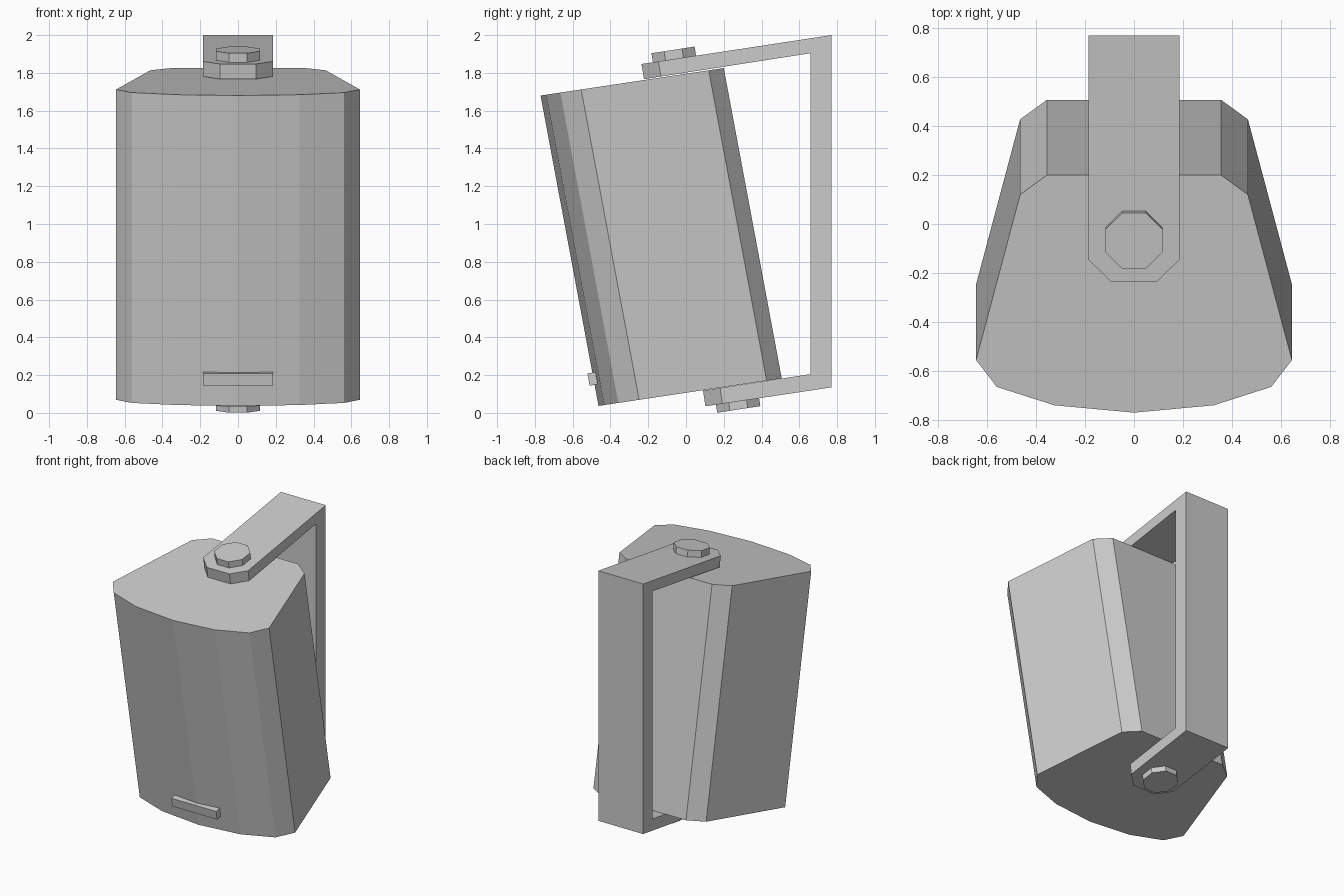
import bpy, bmesh, math
from mathutils import Matrix, Vector

cube = bpy.data.objects.get("Cube")
if cube:
    bpy.data.objects.remove(cube, do_unlink=True)

grey = bpy.data.materials.new("plain grey")
grey.use_nodes = True
COLOUR = (0.6, 0.6, 0.6, 1)
grey.diffuse_color = COLOUR
grey.node_tree.nodes["Principled BSDF"].inputs["Base Color"].default_value = COLOUR

TILT = math.atan(0.153)


def finish(name, bm):
    """Turn a bmesh into a flat-shaded object."""
    bmesh.ops.recalc_face_normals(bm, faces=bm.faces[:])
    mesh = bpy.data.meshes.new(name)
    bm.to_mesh(mesh)
    bm.free()
    mesh.materials.append(grey)
    obj = bpy.data.objects.new(name, mesh)
    bpy.context.collection.objects.link(obj)
    return obj


def sweep(points, vector):
    """Closed prism: a polygon pushed along a vector."""
    bm = bmesh.new()
    face = bm.faces.new([bm.verts.new(p) for p in points])
    grown = bmesh.ops.extrude_face_region(bm, geom=[face], use_keep_orig=True)
    moved = [v for v in grown["geom"] if isinstance(v, bmesh.types.BMVert)]
    bmesh.ops.translate(bm, verts=moved, vec=Vector(vector))
    return bm


# Cabinet: mirrored plan with a faceted front, swept down along the lean
half = [(0.325, -0.74), (0.56, -0.665), (0.645, -0.555), (0.465, 0.12), (0.355, 0.2)]
plan = [(0, -0.77)] + half + [(-x, y) for x, y in reversed(half)]
top = [(x, y, 1.68 + 0.15 * (y + 0.77)) for x, y in plan]
finish("cabinet", sweep(top, (0, 0.307, -1.643)))

# Wall bracket: U-shaped side profile with chamfered arm ends
W = 0.185
side = [(0.77, 2.0), (-0.236, 1.847), (-0.222, 1.767), (0.658, 1.904),
        (0.658, 0.205), (0.09, 0.118), (0.103, 0.035), (0.77, 0.135)]
bm = sweep([(-W, y, z) for y, z in side], (2 * W, 0, 0))
ends = [e for e in bm.edges if e.calc_length() < 0.1]
bmesh.ops.bevel(bm, geom=ends, offset=0.091, offset_type='OFFSET',
                segments=1, affect='EDGES')
finish("wall_bracket", bm)

# Octagonal bolt heads on both arms
for name, y, z in (("top_bolt", -0.064, 1.892), ("bottom_bolt", 0.275, 0.048)):
    bm = bmesh.new()
    place = (Matrix.Translation((0, y, z)) @ Matrix.Rotation(TILT, 4, 'X')
             @ Matrix.Rotation(math.pi / 8, 4, 'Z'))
    bmesh.ops.create_cone(bm, cap_ends=True, segments=8, radius1=0.125,
                          radius2=0.125, depth=0.06, matrix=place)
    finish(name, bm)

# Name plate bar low on the front
bm = bmesh.new()
place = (Matrix.Translation((0, -0.495, 0.18)) @ Matrix.Rotation(math.radians(10), 4, 'X')
         @ Matrix.Diagonal((2 * W, 0.043, 0.066, 1)))
bmesh.ops.create_cube(bm, size=1, matrix=place)
finish("front_plate", bm)
